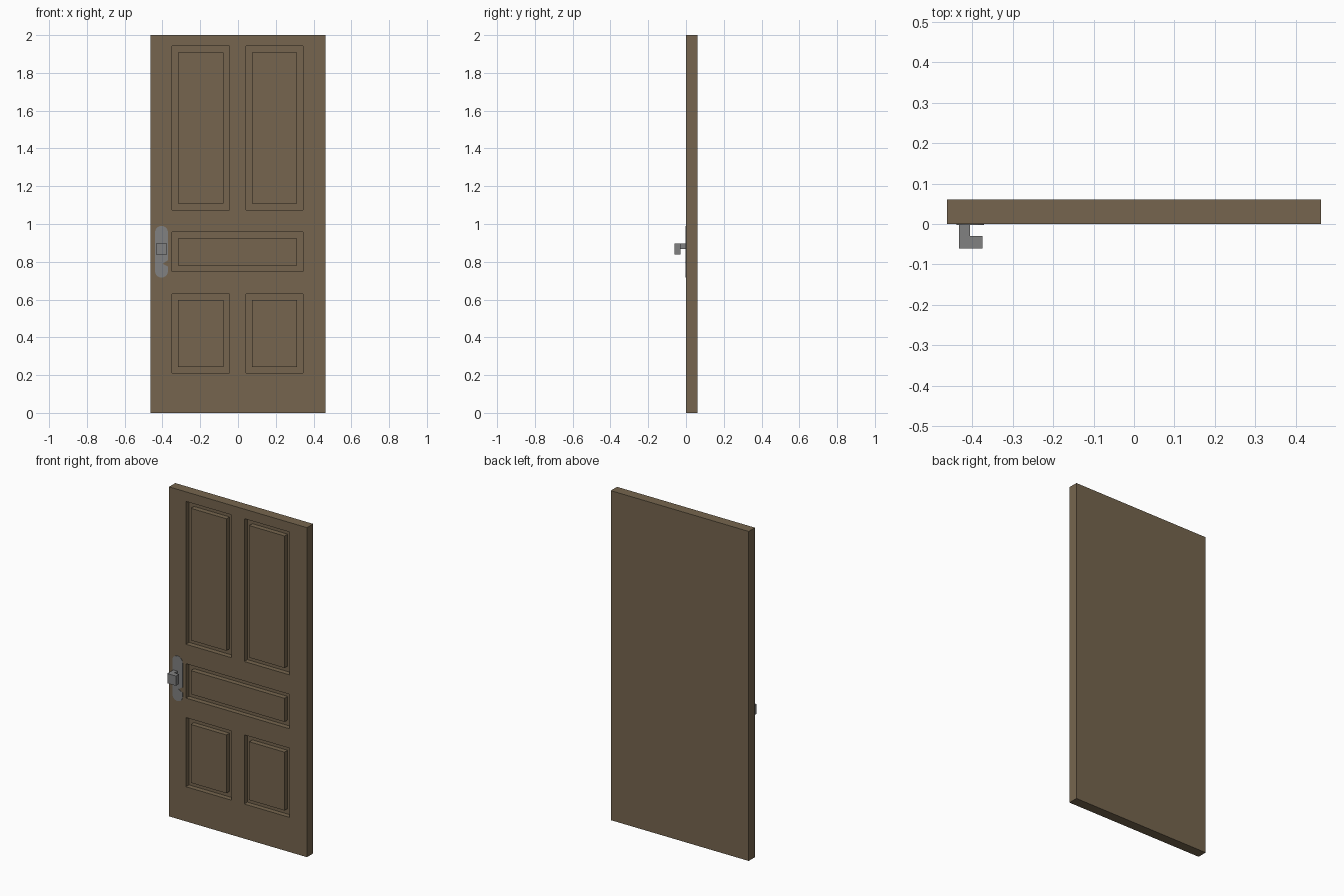
import bpy, bmesh, math
from mathutils import Vector

cube = bpy.data.objects.get("Cube")
if cube:
    bpy.data.objects.remove(cube, do_unlink=True)


def make_material(name, rgb):
    mat = bpy.data.materials.new(name)
    mat.use_nodes = True
    color = (*rgb, 1)
    mat.diffuse_color = color
    mat.node_tree.nodes["Principled BSDF"].inputs["Base Color"].default_value = color
    return mat


def make_object(name, bm, mat):
    bmesh.ops.recalc_face_normals(bm, faces=bm.faces)
    mesh = bpy.data.meshes.new(name)
    bm.to_mesh(mesh)
    bm.free()
    mesh.materials.append(mat)
    obj = bpy.data.objects.new(name, mesh)
    bpy.context.collection.objects.link(obj)
    return obj


def extrude(bm, faces, depth):
    """Push a face region back along y."""
    out = bmesh.ops.extrude_face_region(bm, geom=faces)["geom"]
    verts = [g for g in out if isinstance(g, bmesh.types.BMVert)]
    bmesh.ops.translate(bm, verts=verts, vec=(0, depth, 0))
    return [g for g in out if isinstance(g, bmesh.types.BMFace)]


brown = make_material("brown wood", (0.18, 0.131, 0.077))
grey = make_material("grey metal", (0.22, 0.22, 0.22))

# Door dimensions and panel outlines (x0, x1, z0, z1)
HALF_W, THICK, HEIGHT = 0.463, 0.06, 2.0
GROOVE_W, GROOVE_D = 0.033, 0.03
left_col, right_col = (-0.35, -0.045), (0.042, 0.345)
top_row, middle_row, bottom_row = (1.075, 1.942), (0.748, 0.957), (0.21, 0.63)
panels = [col + row for col in (left_col, right_col) for row in (top_row, bottom_row)]
panels.append((left_col[0], right_col[1]) + middle_row)


def in_groove(x, z):
    for x0, x1, z0, z1 in panels:
        edge = min(x - x0, x1 - x, z - z0, z1 - z)
        if 0 < edge < GROOVE_W:
            return True
    return False


def cuts(spans, low, high):
    values = {low, high}
    for a, b in spans:
        values |= {a, a + GROOVE_W, b - GROOVE_W, b}
    return sorted(values)


# Door slab: gridded front sheet, thickened, with grooves pushed in
bm = bmesh.new()
xs = cuts((left_col, right_col), -HALF_W, HALF_W)
zs = cuts((top_row, middle_row, bottom_row), 0, HEIGHT)
grid = [[bm.verts.new((x, 0, z)) for z in zs] for x in xs]
front = []
for i in range(len(xs) - 1):
    for j in range(len(zs) - 1):
        front.append(bm.faces.new((grid[i][j], grid[i + 1][j],
                                   grid[i + 1][j + 1], grid[i][j + 1])))
groove = [f for f in front
          if in_groove(f.calc_center_median().x, f.calc_center_median().z)]
rim = [e for e in bm.edges if e.is_boundary]
sides = bmesh.ops.extrude_edge_only(bm, edges=rim)["geom"]
back_verts = [g for g in sides if isinstance(g, bmesh.types.BMVert)]
bmesh.ops.translate(bm, verts=back_verts, vec=(0, THICK, 0))
back_edges = [e for e in bm.edges if e.is_boundary]
bmesh.ops.contextual_create(bm, geom=back_edges)
extrude(bm, groove, GROOVE_D)
bmesh.ops.delete(bm, geom=[f for f in groove if f.is_valid], context='FACES')
make_object("door_slab", bm, brown)

# Lock plate: rounded strip with a small notch in one edge
PLATE_X, RADIUS, LOW, HIGH = -0.405, 0.034, 0.75, 0.956
outline = []
for start, z in ((0, HIGH), (math.pi, LOW)):
    for k in range(17):
        a = start + math.pi * k / 16
        outline.append((PLATE_X + RADIUS * math.cos(a), z + RADIUS * math.sin(a)))
outline += [(PLATE_X + RADIUS, 0.775), (PLATE_X + 0.006, 0.79), (PLATE_X + RADIUS, 0.808)]
bm = bmesh.new()
plate = bm.faces.new([bm.verts.new((x, -0.002, z)) for x, z in outline])
extrude(bm, [plate], 0.002)
if plate.is_valid and not any(f.calc_center_median().y < -0.0015 for f in bm.faces):
    bm.faces.new([v for v in bm.verts if v.co.y < -0.001])
make_object("lock_plate", bm, grey)


# Handle: stem out of the door and a square grip
def box(name, low, high, mat):
    bm = bmesh.new()
    low, high = Vector(low), Vector(high)
    bmesh.ops.create_cube(bm, size=1)
    bmesh.ops.scale(bm, verts=bm.verts, vec=high - low)
    bmesh.ops.translate(bm, verts=bm.verts, vec=(low + high) / 2)
    return make_object(name, bm, mat)


box("handle_stem", (-0.433, -0.03, 0.868), (-0.405, 0, 0.898), grey)
box("handle_grip", (-0.433, -0.06, 0.839), (-0.375, -0.03, 0.898), grey)
